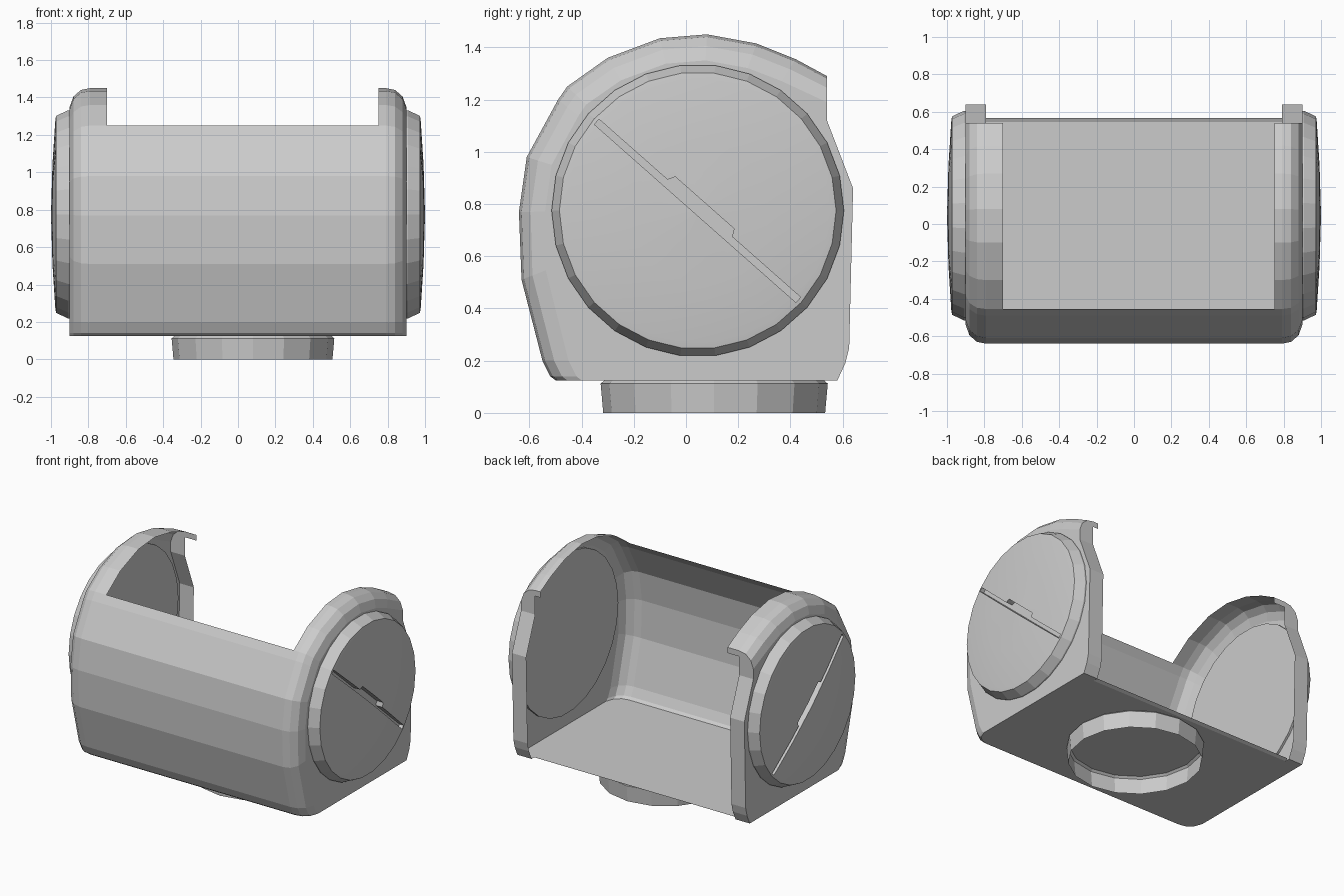
import bpy, bmesh, math
from mathutils import Vector, Matrix

if "Cube" in bpy.data.objects:
    bpy.data.objects.remove(bpy.data.objects["Cube"])

CY, CZ = 0.045, 0.775          # centre of the round side caps

# Outer side profile (y, z): front bottom edge, up the front, over the top
ARC = [(-0.50, 0.125), (-0.52, 0.14), (-0.55, 0.20), (-0.63, 0.51), (-0.64, 0.77),
       (-0.61, 0.98), (-0.49, 1.20), (-0.455, 1.25), (-0.30, 1.36), (-0.10, 1.435),
       (0.08, 1.45), (0.27, 1.415), (0.42, 1.355), (0.54, 1.29)]
CUT = 7                        # the front panel stops at this profile point
BACK = [(0.54, 1.12), (0.64, 0.86), (0.625, 0.25), (0.61, 0.19), (0.58, 0.125)]
# Sections along x and how far each is pulled in to round the ends
STATIONS = [(-0.90, 0.10), (-0.88, 0.045), (-0.84, 0.01), (-0.79, 0), (-0.70, 0),
            (0.75, 0), (0.79, 0), (0.84, 0.01), (0.88, 0.045), (0.90, 0.10)]
GAP = 4                        # open span between the two top lips


def finish(bm, name, smooth=None):
    me = bpy.data.meshes.new(name)
    bm.to_mesh(me)
    bm.free()
    ob = bpy.data.objects.new(name, me)
    bpy.context.collection.objects.link(ob)
    if smooth:
        bpy.ops.object.select_all(action='DESELECT')
        ob.select_set(True)
        bpy.context.view_layer.objects.active = ob
        bpy.ops.object.shade_smooth_by_angle(angle=math.radians(smooth))
    return ob


def pulled(i, inset):
    y, z = ARC[i]
    if i < 3:                              # bottom corner only moves back
        return y + inset, z
    if i == len(ARC) - 1:                  # rear lip end only moves down
        return y, z - inset
    d = Vector((CY - y, CZ - z)).normalized() * inset
    return y + d.x, z + d.y


# Housing: thin open shell
bm = bmesh.new()
rows = [[bm.verts.new((x, *pulled(i, s))) for i in range(len(ARC))] for x, s in STATIONS]
for k in range(len(rows) - 1):
    a, b = rows[k], rows[k + 1]
    for i in range(CUT if k == GAP else len(ARC) - 1):
        bm.faces.new((a[i], b[i], b[i + 1], a[i + 1]))

floor_ends = []
for side, row, lip in ((-1, rows[0], rows[:5]), (1, rows[-1], rows[:4:-1])):
    # flat end wall
    edge = [bm.verts.new((side * 0.90, y, z)) for y, z in BACK]
    bm.faces.new(row + edge)
    # rear flange turned inwards
    inner = [bm.verts.new((side * 0.79, y, z)) for y, z in BACK]
    for j in range(len(BACK) - 1):
        bm.faces.new((edge[j], edge[j + 1], inner[j + 1], inner[j]))
    # rear end of the top lip with its small hook
    hook = [bm.verts.new((x, 0.54, 1.25)) for x in (side * 0.79, lip[-1][-1].co.x)]
    bm.faces.new([r[-1] for r in lip] + hook[::-1] + [inner[0], edge[0]])
    floor_ends.append((edge[-1], inner[-1]))

# floor with a slightly raised rear edge
(le, li), (re_, ri) = floor_ends
lf, rf = [bm.verts.new((s * 0.79, 0.545, 0.125)) for s in (-1, 1)]
bm.faces.new([r[0] for r in rows] + [re_, ri, rf, lf, li, le])
lb, rb = [bm.verts.new((s * 0.79, 0.568, 0.135)) for s in (-1, 1)]
bm.faces.new((lf, rf, rb, lb))
bmesh.ops.recalc_face_normals(bm, faces=bm.faces)
finish(bm, "housing")


# Side caps: shallow turned discs with a slot across
def lathe_cap(side):
    n = 26
    bm = bmesh.new()
    rings = []
    for x, r in ((0.885, 0.56), (0.91, 0.56), (0.973, 0.53), (0.977, 0.505), (0.992, 0.27)):
        rings.append([bm.verts.new((side * x, CY + r * math.cos(2 * math.pi * i / n),
                                    CZ + r * math.sin(2 * math.pi * i / n))) for i in range(n)])
    for a, b in zip(rings, rings[1:]):
        for i in range(n):
            j = (i + 1) % n
            bm.faces.new((a[i], a[j], b[j], b[i]))
    bm.faces.new(rings[0])
    tip = bm.verts.new((side * 1.0, CY, CZ))
    for i in range(n):
        bm.faces.new((rings[-1][i], rings[-1][(i + 1) % n], tip))
    bmesh.ops.recalc_face_normals(bm, faces=bm.faces)
    return finish(bm, "side_cap_right" if side > 0 else "side_cap_left", 8)


def slot_cutter(side):
    # T-shaped outline: long thin slot plus a wider notch in the middle
    outline = [(-0.515, -0.015), (0.515, -0.015), (0.515, 0.012), (0.165, 0.012),
               (0.15, 0.04), (-0.15, 0.04), (-0.165, 0.012), (-0.515, 0.012)]
    bm = bmesh.new()
    f = bm.faces.new([bm.verts.new((side * 0.945, u, v)) for u, v in outline])
    ext = bmesh.ops.extrude_face_region(bm, geom=[f])["geom"]
    bmesh.ops.translate(bm, vec=(side * 0.1, 0, 0),
                        verts=[v for v in ext if isinstance(v, bmesh.types.BMVert)])
    rot = Matrix.Rotation(-math.atan2(0.68, 0.77), 4, 'X')
    bmesh.ops.transform(bm, matrix=Matrix.Translation((0, CY, CZ)) @ rot, verts=bm.verts)
    bmesh.ops.recalc_face_normals(bm, faces=bm.faces)
    ob = finish(bm, "slot_cutter")
    ob.hide_render = True
    ob.hide_set(True)
    return ob


for side in (-1, 1):
    cap = lathe_cap(side)
    mod = cap.modifiers.new("slot", 'BOOLEAN')
    mod.operation = 'DIFFERENCE'
    mod.solver = 'EXACT'
    mod.object = slot_cutter(side)

# Base ring: open, slightly tapered tube under the floor
bm = bmesh.new()
n = 16
levels = [[bm.verts.new((0.08 + r * math.cos(2 * math.pi * i / n),
                         0.108 + r * math.sin(2 * math.pi * i / n), z)) for i in range(n)]
          for z, r in ((0.0, 0.425), (0.112, 0.435), (0.125, 0.42))]
for a, b in zip(levels, levels[1:]):
    for i in range(n):
        j = (i + 1) % n
        bm.faces.new((a[i], a[j], b[j], b[i]))
finish(bm, "base_ring")
